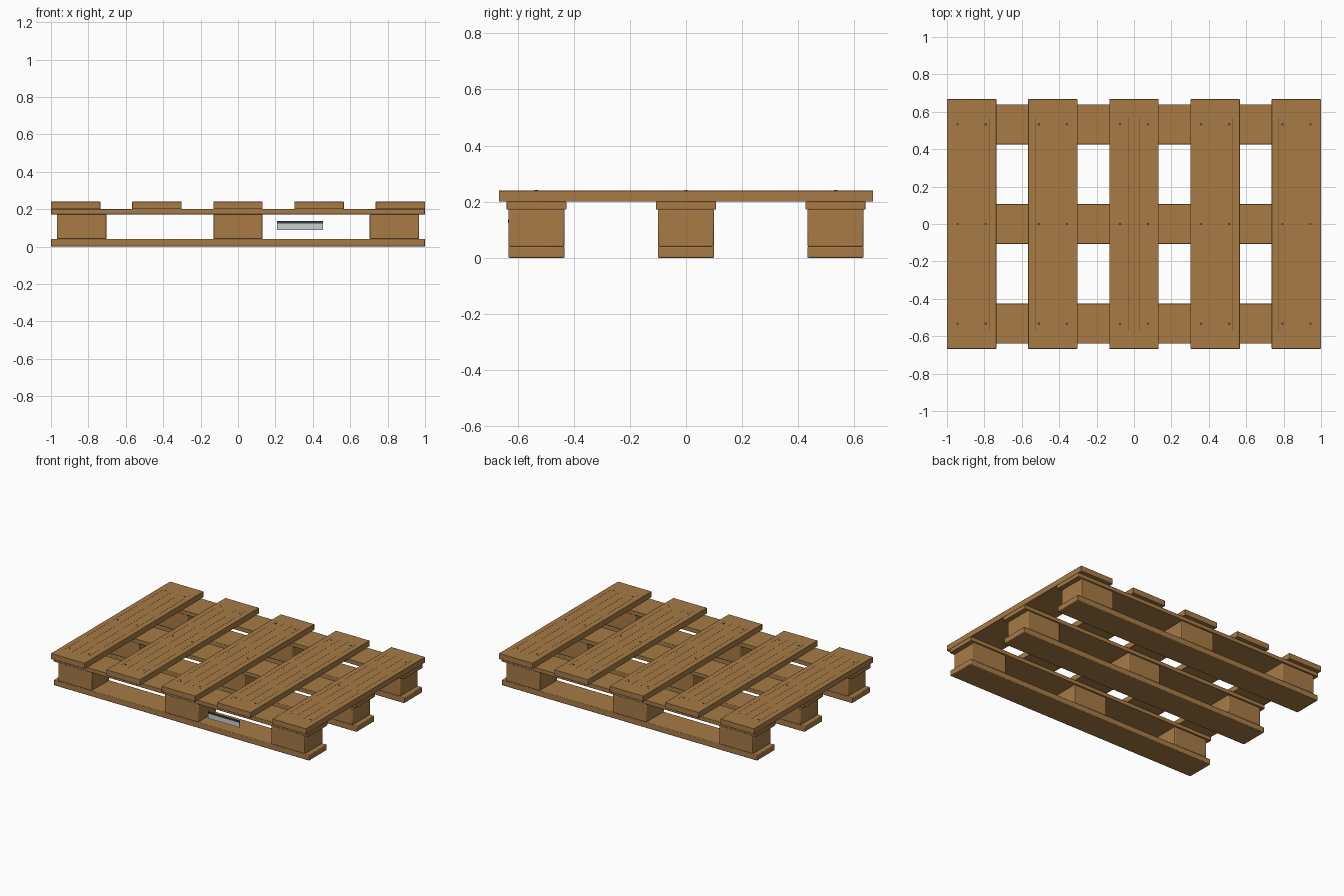
import bpy
from math import radians

if "Cube" in bpy.data.objects:
    bpy.data.objects.remove(bpy.data.objects["Cube"])


def material(name, rgb):
    m = bpy.data.materials.new(name)
    m.diffuse_color = (*rgb, 1)
    m.use_nodes = True
    m.node_tree.nodes["Principled BSDF"].inputs["Base Color"].default_value = m.diffuse_color
    return m


WOOD = material("wood", (0.392, 0.199, 0.062))
GRAIN = material("dark grain", (0.14, 0.065, 0.022))
STEEL = material("dark slate steel", (0.035, 0.05, 0.065))
PLATE = material("pale grey plate", (0.60, 0.62, 0.62))


def box(name, x, y, z, mat, bevel=0.0):
    """Box from (min, max) ranges, with optional softened edges."""
    r = (x, y, z)
    bpy.ops.mesh.primitive_cube_add(size=1, location=[(a + b) / 2 for a, b in r])
    ob = bpy.context.object
    ob.name = name
    ob.scale = [b - a for a, b in r]
    bpy.ops.object.transform_apply(location=False, rotation=False, scale=True)
    ob.data.materials.append(mat)
    if bevel:
        mod = ob.modifiers.new("soft edges", 'BEVEL')
        mod.width = bevel
        mod.segments = 2
        bpy.ops.object.shade_smooth_by_angle(angle=radians(30))
    return ob


def around(c, half):
    return (c - half, c + half)


ROWS = (-0.533, 0, 0.533)

# Three runs: bottom board, blocks and upper stringer
for y in ROWS:
    box("bottom_board", (-1, 1), around(y, 0.1), (0, 0.04), WOOD, 0.004)
    box("stringer_board", (-1, 1), around(y, 0.107), (0.172, 0.201), WOOD, 0.003)
    for x in (-0.836, 0, 0.836):
        box("block", around(x, 0.132), around(y, 0.1), (0.039, 0.173), WOOD, 0.005)

# Deck boards with grain lines and nail heads
for i in range(-2, 3):
    cx = i * 0.434
    box("deck_board", around(cx, 0.132), (-0.667, 0.667), (0.2, 0.24), WOOD, 0.002)
    for off in (-0.094, -0.031, 0.031, 0.094):
        box("grain_line", around(cx + off, 0.0004), (-0.567, 0.567), (0.239, 0.2406), GRAIN)
    for y in ROWS:
        for off in (-0.075, 0.075):
            bpy.ops.mesh.primitive_cylinder_add(vertices=12, radius=0.006, depth=0.005,
                                                location=(cx + off, y, 0.239))
            bpy.context.object.name = "nail_head"
            bpy.context.object.data.materials.append(STEEL)

# Small marker plate at the front opening, with a dark stripe along its top
box("marker_plate", (0.208, 0.455), (-0.632, -0.626), (0.089, 0.133), PLATE)
box("marker_stripe", (0.208, 0.455), (-0.634, -0.626), (0.124, 0.136), STEEL)
